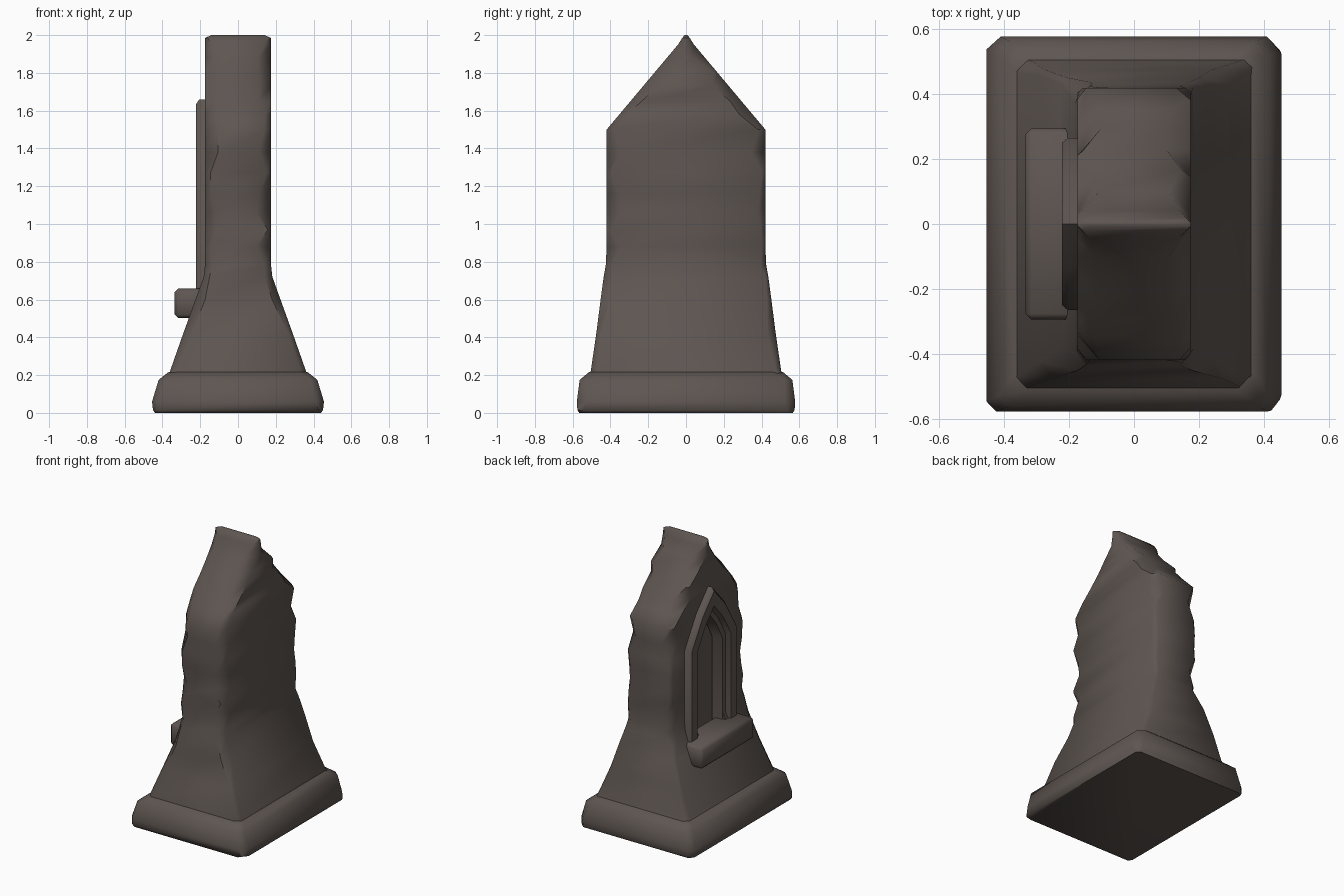
import bpy, bmesh, math, random

if "Cube" in bpy.data.objects:
    bpy.data.objects.remove(bpy.data.objects["Cube"])

random.seed(4)
stone = bpy.data.materials.new("dark brown stone")
stone.diffuse_color = (0.112, 0.092, 0.082, 1)
stone.use_nodes = True
stone.node_tree.nodes["Principled BSDF"].inputs["Base Color"].default_value = stone.diffuse_color


def finish(name, bm, angle=50):
    bmesh.ops.recalc_face_normals(bm, faces=bm.faces)
    me = bpy.data.meshes.new(name)
    bm.to_mesh(me)
    bm.free()
    ob = bpy.data.objects.new(name, me)
    bpy.context.collection.objects.link(ob)
    me.materials.append(stone)
    smooth(ob, angle)
    return ob


def smooth(ob, angle):
    bpy.ops.object.select_all(action='DESELECT')
    ob.select_set(True)
    bpy.context.view_layer.objects.active = ob
    bpy.ops.object.shade_smooth_by_angle(angle=math.radians(angle))


def loft(bm, loops, cap_start=True, cap_end=True):
    rings = [[bm.verts.new(p) for p in lp] for lp in loops]
    n = len(rings[0])
    for a, b in zip(rings, rings[1:]):
        for i in range(n):
            j = (i + 1) % n
            bm.faces.new((a[i], a[j], b[j], b[i]))
    if cap_start:
        bm.faces.new(rings[0][::-1])
    if cap_end:
        bm.faces.new(rings[-1])


def ring(hx, hy, z, lo, hi):
    # rectangle with worn, unevenly chamfered corners
    pts = []
    for sx, sy in ((1, 1), (-1, 1), (-1, -1), (1, -1)):
        c = min(random.uniform(lo, hi), hy * 0.8)
        d = min(c * random.uniform(0.8, 1.3), hy * 0.8)
        pair = [(sx * hx, sy * (hy - d), z), (sx * (hx - c), sy * hy, z)]
        pts += pair if sx * sy > 0 else pair[::-1]
    return pts


def arch(w, bottom, spring, peak, x):
    # pointed arch outline in the y-z plane
    mid = spring + (peak - spring) * 0.58
    half = [(w, bottom), (w, spring), (w * 0.52, mid)]
    pts = half + [(0, peak)] + [(-y, z) for y, z in half[::-1]]
    return [(x, y, z) for y, z in pts]


# plinth
bm = bmesh.new()
loft(bm, [ring(hx, hy, z, 0.02, 0.05) for hx, hy, z in (
    (0.44, 0.565, 0), (0.45, 0.575, 0.015), (0.455, 0.578, 0.06),
    (0.42, 0.563, 0.175), (0.37, 0.515, 0.215), (0.33, 0.48, 0.22))])
finish("plinth", bm)

# flared foot, upright slab and gable
bm = bmesh.new()
profile = [(0.37, 0.51, 0.19), (0.355, 0.502, 0.235), (0.29, 0.475, 0.42),
           (0.225, 0.452, 0.60), (0.182, 0.436, 0.72), (0.175, 0.425, 0.78)]
profile += [(0.175, 0.42, z) for z in (0.88, 0.97, 1.06, 1.16, 1.27, 1.38)]
profile += [(0.175, 0.42 * (2 - z) / 0.5, z)
            for z in (1.5, 1.58, 1.65, 1.73, 1.80, 1.88, 1.95)]
profile += [(0.175, 0.02, 1.985), (0.14, 0.008, 2.0)]
loft(bm, [ring(hx, hy, z, 0.015, 0.055 if z < 0.75 else 0.075)
          for hx, hy, z in profile])
slab = finish("slab", bm)

# niche cut into the slab
bm = bmesh.new()
loft(bm, [arch(0.15, 0.62, 1.24, 1.46, -0.4), arch(0.15, 0.62, 1.24, 1.46, -0.10)])
cutter = finish("niche_cutter", bm)
cutter.hide_render = True
mod = slab.modifiers.new("niche", 'BOOLEAN')
mod.object = cutter
mod.operation = 'DIFFERENCE'
mod.solver = 'EXACT'
bpy.context.view_layer.objects.active = slab
bpy.ops.object.modifier_apply(modifier=mod.name)
smooth(slab, 50)
bpy.data.objects.remove(cutter)

# pointed frame around the niche
bm = bmesh.new()
loops = [arch(0.265, 0.56, 1.30, 1.66, -0.15), arch(0.265, 0.56, 1.30, 1.66, -0.205),
         arch(0.25, 0.56, 1.295, 1.635, -0.222), arch(0.19, 0.56, 1.265, 1.53, -0.222),
         arch(0.175, 0.56, 1.26, 1.505, -0.19), arch(0.145, 0.56, 1.24, 1.46, -0.185),
         arch(0.135, 0.56, 1.235, 1.445, -0.11)]
loft(bm, loops + [loops[0]], False, False)
bmesh.ops.remove_doubles(bm, verts=bm.verts, dist=0.0001)
finish("niche_frame", bm, 45)

# sill below the niche
bm = bmesh.new()
bmesh.ops.create_cube(bm, size=1)
for v in bm.verts:
    x, y, z = v.co
    v.co = (-0.225 + x * 0.22, y * 0.59, 0.58 + z * 0.155)
bmesh.ops.bevel(bm, geom=bm.edges[:], offset=0.018, segments=1, affect='EDGES')
finish("sill", bm, 50)
